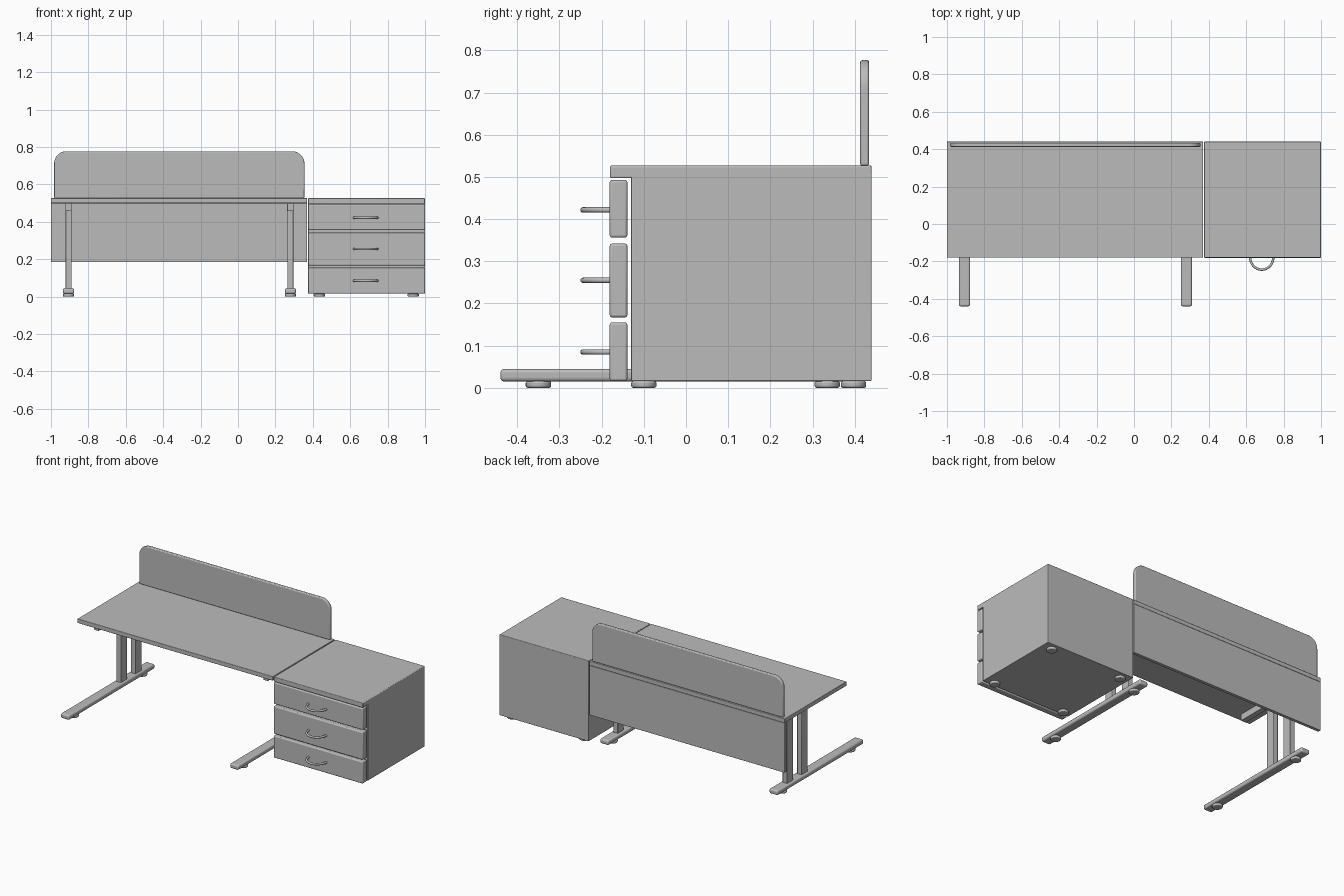
import bpy, bmesh, math

cube = bpy.data.objects.get("Cube")
if cube:
    bpy.data.objects.remove(cube, do_unlink=True)

grey = bpy.data.materials.new("plain grey")
grey.use_nodes = True
COLOUR = (0.5, 0.5, 0.5, 1)
grey.diffuse_color = COLOUR
grey.node_tree.nodes["Principled BSDF"].inputs["Base Color"].default_value = COLOUR


def finish(name, bm, bevel=0, segments=3):
    """Turn a bmesh into a named object with softened edges."""
    mesh = bpy.data.meshes.new(name)
    bm.to_mesh(mesh)
    bm.free()
    obj = bpy.data.objects.new(name, mesh)
    bpy.context.collection.objects.link(obj)
    mesh.materials.append(grey)
    if bevel:
        mod = obj.modifiers.new("soft edges", 'BEVEL')
        mod.width, mod.segments, mod.limit_method = bevel, segments, 'ANGLE'
        mod.angle_limit = math.radians(40)
    bpy.ops.object.select_all(action='DESELECT')
    obj.select_set(True)
    bpy.context.view_layer.objects.active = obj
    bpy.ops.object.shade_smooth_by_angle(angle=math.radians(35))
    return obj


def box(name, xs, ys, zs, bevel=0.003):
    bm = bmesh.new()
    bmesh.ops.create_cube(bm, size=1)
    for v in bm.verts:
        v.co = [r[0] + (c + 0.5) * (r[1] - r[0]) for c, r in zip(v.co, (xs, ys, zs))]
    return finish(name, bm, bevel)


def pad(name, x, y):
    bm = bmesh.new()
    bmesh.ops.create_cone(bm, cap_ends=True, segments=32, radius1=0.03, radius2=0.03, depth=0.016)
    bmesh.ops.translate(bm, verts=bm.verts, vec=(x, y, 0.008))
    return finish(name, bm, 0.005)


# Desk top and modesty panel
box("desk_top", (-1, 0.37), (-0.18, 0.44), (0.5, 0.527))
box("modesty_panel", (-1, 0.37), (0.42, 0.44), (0.185, 0.5), 0.002)

# Privacy screen with rounded top corners
bm = bmesh.new()
left, right, low, high, r = -0.983, 0.355, 0.527, 0.777, 0.065
outline = [(left, low), (right, low)]
for cx, start in ((right - r, 0), (left + r, 90)):
    for i in range(13):
        a = math.radians(start + 7.5 * i)
        outline.append((cx + r * math.cos(a), high - r + r * math.sin(a)))
face = bm.faces.new([bm.verts.new((x, 0.413, z)) for x, z in outline])
ext = bmesh.ops.extrude_face_region(bm, geom=[face])
bmesh.ops.translate(bm, vec=(0, 0.021, 0),
                    verts=[g for g in ext["geom"] if isinstance(g, bmesh.types.BMVert)])
bmesh.ops.recalc_face_normals(bm, faces=bm.faces)
finish("privacy_screen", bm, 0.005)

# T-legs: foot bar, twin posts, support beam, levelling pads
for side, x in (("right", -0.906), ("left", 0.28)):
    box(side + "_foot_bar", (x - 0.03, x + 0.03), (-0.44, 0.42), (0.015, 0.045), 0.009)
    box(side + "_front_post", (x - 0.016, x + 0.016), (0.1, 0.16), (0.04, 0.48))
    box(side + "_rear_post", (x - 0.016, x + 0.016), (0.245, 0.305), (0.04, 0.48))
    box(side + "_support_beam", (x - 0.017, x + 0.017), (-0.125, 0.41), (0.457, 0.5))
    pad(side + "_front_pad", x, -0.35)
    pad(side + "_rear_pad", x, 0.335)

# Drawer pedestal
PX = (0.375, 1)
box("pedestal_body", PX, (-0.13, 0.44), (0.016, 0.51))
box("pedestal_top", PX, (-0.18, 0.44), (0.497, 0.527), 0.004)
for x in (0.435, 0.937):
    for y in (-0.1, 0.397):
        pad("pedestal_pad", x, y)

# Drawer fronts with bowed handles
for name, low, high, hz in (("lower", 0.016, 0.155, 0.085),
                            ("middle", 0.167, 0.342, 0.255),
                            ("upper", 0.356, 0.493, 0.422)):
    box(name + "_drawer", PX, (-0.181, -0.139), (low, high), 0.006)
    curve = bpy.data.curves.new(name + "_handle", 'CURVE')
    curve.dimensions = '3D'
    curve.bevel_depth, curve.bevel_resolution = 0.0065, 4
    curve.use_fill_caps = True
    spline = curve.splines.new('POLY')
    spline.points.add(24)
    for i, p in enumerate(spline.points):
        a = math.pi * i / 24
        p.co = (0.683 + 0.062 * math.cos(a), -0.178 - 0.066 * math.sin(a), hz, 1)
    spline.use_smooth = True
    curve.materials.append(grey)
    bpy.context.collection.objects.link(bpy.data.objects.new(name + "_handle", curve))
